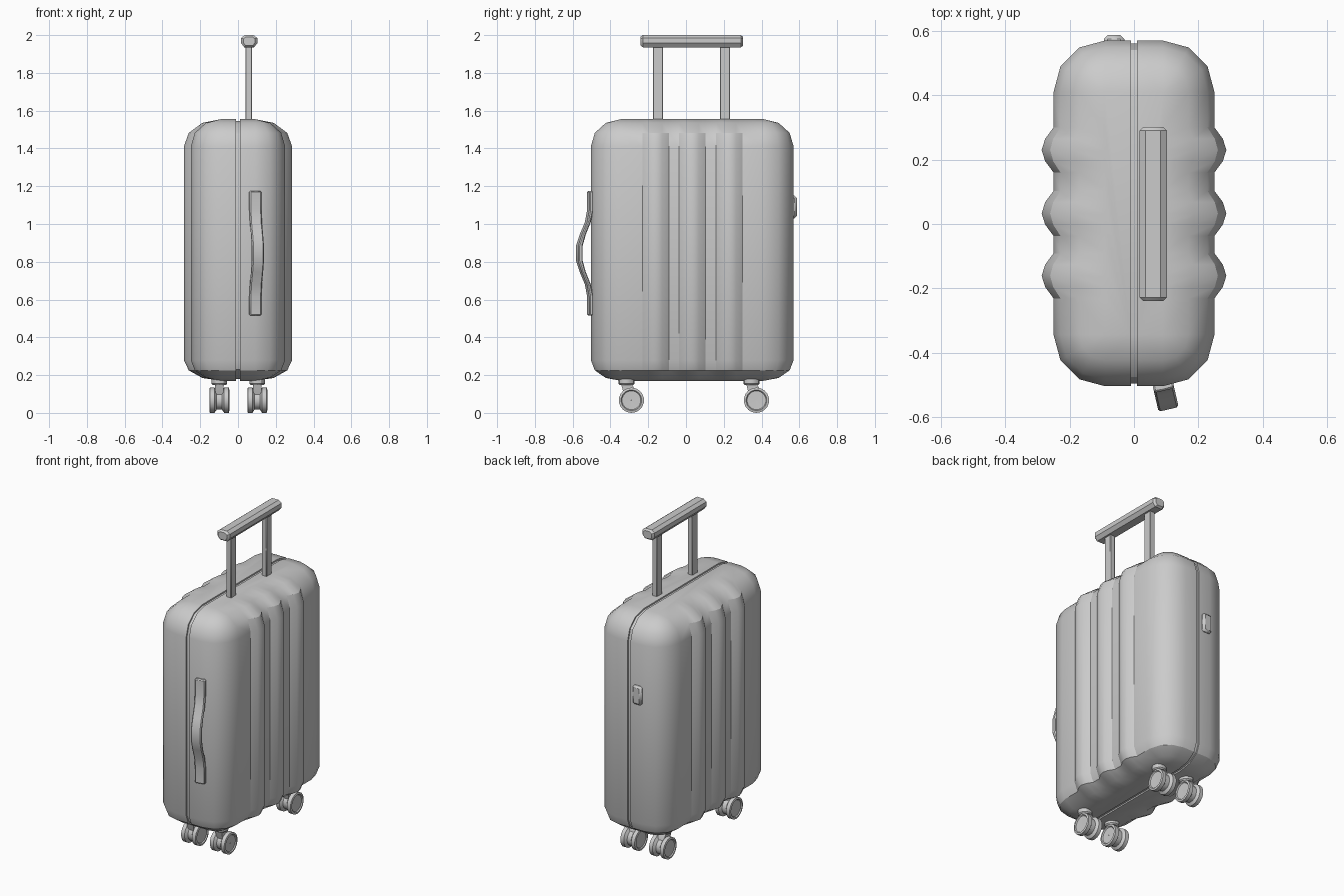
import bpy, bmesh, math
from mathutils import Vector, Matrix

if "Cube" in bpy.data.objects:
    bpy.data.objects.remove(bpy.data.objects["Cube"])

CY = 0.033                       # y centre of the shell
HX, HY, R = 0.25, 0.537, 0.16    # shell half sizes and corner radius
SEAM = 0.01


def finish(bm, name, angle=30, bevel=0, segments=1):
    bmesh.ops.remove_doubles(bm, verts=bm.verts, dist=0.0005)
    bmesh.ops.recalc_face_normals(bm, faces=bm.faces)
    me = bpy.data.meshes.new(name)
    bm.to_mesh(me)
    bm.free()
    ob = bpy.data.objects.new(name, me)
    bpy.context.collection.objects.link(ob)
    if bevel:
        m = ob.modifiers.new("Bevel", 'BEVEL')
        m.width, m.segments, m.limit_method = bevel, segments, 'ANGLE'
    bpy.ops.object.select_all(action='DESELECT')
    bpy.context.view_layer.objects.active = ob
    ob.select_set(True)
    bpy.ops.object.shade_smooth_by_angle(angle=math.radians(angle))
    return ob


def loft(rings, closed=True, caps=True):
    bm = bmesh.new()
    vs = [[bm.verts.new(p) for p in ring] for ring in rings]
    n = len(vs[0])
    for a, b in zip(vs, vs[1:]):
        for i in range(n if closed else n - 1):
            j = (i + 1) % n
            bm.faces.new((a[i], a[j], b[j], b[i]))
    if caps:
        bm.faces.new(vs[0])
        bm.faces.new(vs[-1])
    return bm


def box(name, x, y, z, bevel=0):
    def ring(h):
        return [(x[0], y[0], h), (x[1], y[0], h), (x[1], y[1], h), (x[0], y[1], h)]
    return finish(loft([ring(z[0]), ring(z[1])]), name, bevel=bevel)


# Ribbed half shell: the same plan outline, shrinking over the rounded ends
def half_outline(theta, z):
    r = R * math.cos(theta)
    cx, cy = HX - R, HY - R
    arc = [(cx + r * math.sin(a), cy + r * math.cos(a))
           for a in [math.radians(30 * k) for k in range(4)]]
    pts = [(SEAM, cy + r)] + arc
    for c in (0.197, 0.0, -0.194):
        for off, amp in ((0.07, 0), (0.035, 0.026), (0, 0.037), (-0.035, 0.026), (-0.07, 0)):
            pts.append((cx + r + amp * math.cos(theta), c + off))
    pts += [(px, -py) for px, py in reversed(arc)] + [(SEAM, -cy - r)]
    return [(px, py + CY, z) for px, py in pts]


Z0, Z1, DOWN, UP = 0.28, 1.41, 0.11, 0.145
levels = [math.radians(a) for a in (0, 30, 60, 90)]
rings = [half_outline(t, Z0 - DOWN * math.sin(t)) for t in reversed(levels)]
rings += [half_outline(t, Z1 + UP * math.sin(t)) for t in levels]
shell = finish(loft(rings), "ribbed_shell", angle=32)
shell.modifiers.new("Mirror", 'MIRROR').use_mirror_merge = False

# Recessed seam strip between the halves
D = 0.009
side = []
for sy, order, base, amount in ((1, 1, Z1, UP), (-1, -1, Z1, UP), (-1, 1, Z0, -DOWN), (1, -1, Z0, -DOWN)):
    for t in levels[::order]:
        side.append((CY + sy * (HY - R + (R - D) * math.cos(t)),
                     base + (amount - math.copysign(D, amount)) * math.sin(t)))
finish(loft([[(x, y, z) for y, z in side] for x in (-0.013, 0.013)]), "seam_strip")

# Telescopic handle
for n, y in (("front", -0.148), ("rear", 0.207)):
    box("handle_rod_" + n, (0.04, 0.074), (y - 0.027, y + 0.027), (1.5, 1.95), 0.003)
grip = [(0.017, 1.985), (0.036, 2.0), (0.082, 2.0), (0.102, 1.985),
        (0.102, 1.957), (0.085, 1.935), (0.033, 1.935), (0.017, 1.957)]


def grip_ring(y, s):
    return [(0.059 + (x - 0.059) * s, y, 1.968 + (z - 1.968) * s) for x, z in grip]


finish(loft([grip_ring(-0.24, 0.72), grip_ring(-0.228, 1), grip_ring(0.29, 1), grip_ring(0.302, 0.72)]),
       "handle_grip")

# Side carry handle: a curved strap tilted to follow the rounded corner
half = [(-0.012, 0.014, 0.33), (-0.008, 0.014, 0.23), (0.006, 0.026, 0.165),
        (0.033, 0.054, 0.10), (0.05, 0.074, 0.04)]
path = half + [(a, b, -z) for a, b, z in reversed(half)]
tilt = Matrix.Rotation(math.radians(13), 4, 'Z')
strap = []
for inner, outer, z in path:
    strap.append([tilt @ Vector((x, -y, z)) + Vector((0.091, -0.504, 0.845))
                  for x, y in ((-0.032, inner), (-0.032, outer), (0.032, outer), (0.032, inner))])
finish(loft(strap), "carry_handle", bevel=0.006)

# Latch on the back
box("latch", (-0.094, -0.03), (0.54, 0.587), (1.03, 1.15), 0.012)

# Twin spinner wheels
prof = [(0.046, 0.001), (0.047, 0.05), (0.053, 0.055), (0.05, 0.067),
        (0.026, 0.067), (0.014, 0.05)]
prof += [(-x, r) for x, r in reversed(prof)]
SIDES = 18
for xn, x in (("left", -0.099), ("right", 0.102)):
    for yn, y in (("front", -0.315), ("rear", 0.347)):
        tag = yn + "_" + xn
        wy = y + 0.026
        spool = [[(x + px, wy + r * math.sin(k * math.tau / SIDES), 0.067 + r * math.cos(k * math.tau / SIDES))
                  for k in range(SIDES)] for px, r in prof]
        finish(loft(spool, caps=False), "wheel_" + tag)
        # Swivel mount and fork
        mount = [[(x + r * math.cos(k * math.tau / 12), y + r * math.sin(k * math.tau / 12), z)
                  for k in range(12)] for r, z in ((0.036, 0.148), (0.042, 0.155), (0.042, 0.19))]
        finish(loft(mount), "wheel_mount_" + tag)
        fork = [[(x + sx * w, yy + sy * d, z) for sx, sy in ((-1, -1), (1, -1), (1, 1), (-1, 1))]
                for w, yy, d, z in ((0.018, wy, 0.025, 0.06), (0.022, y + 0.012, 0.033, 0.125),
                                    (0.024, y, 0.028, 0.152))]
        finish(loft(fork), "wheel_fork_" + tag)
